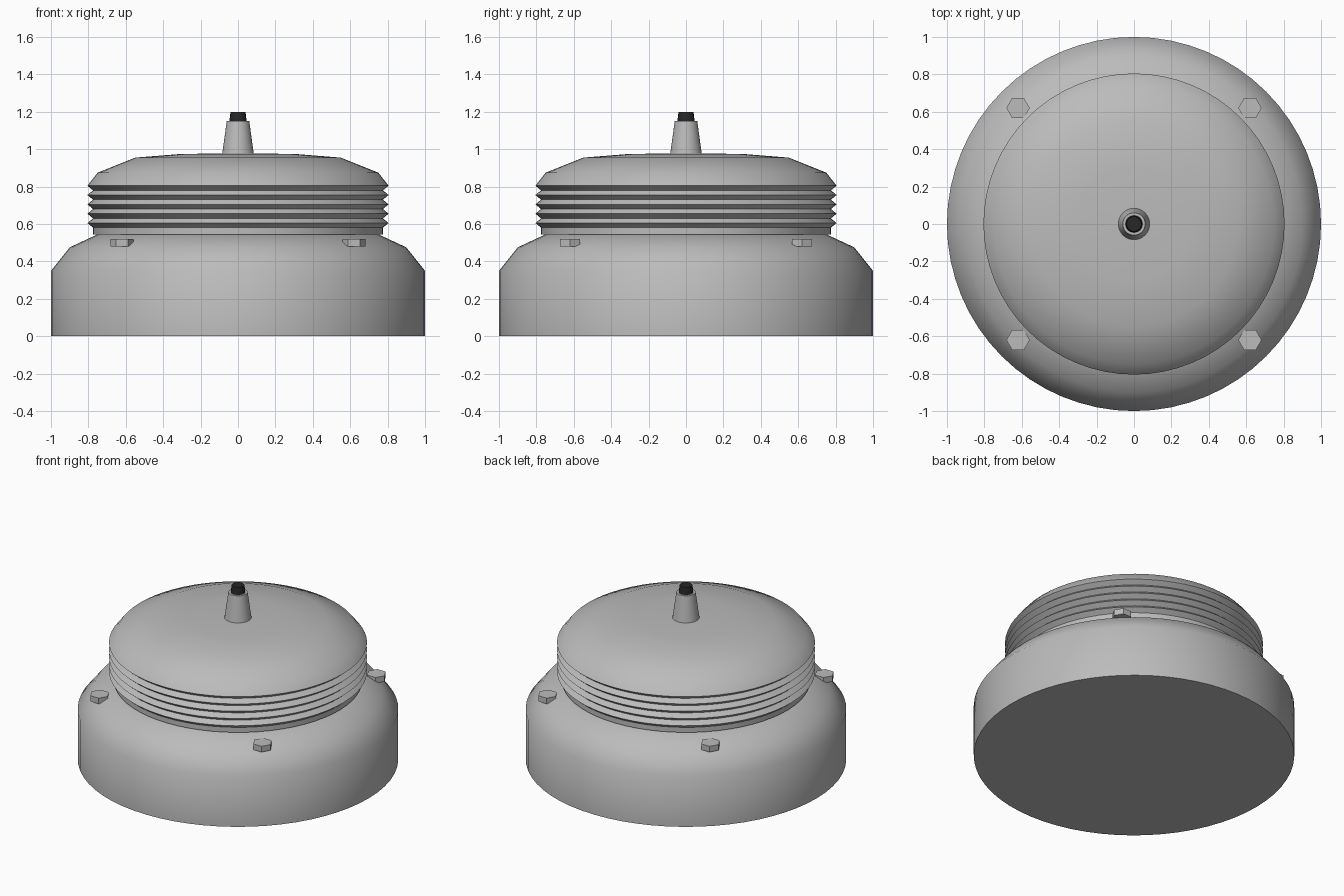
import bpy, math

cube = bpy.data.objects.get("Cube")
if cube:
    bpy.data.objects.remove(cube, do_unlink=True)


def make_material(name, value):
    m = bpy.data.materials.new(name)
    m.use_nodes = True
    m.diffuse_color = (value, value, value, 1)
    m.node_tree.nodes["Principled BSDF"].inputs["Base Color"].default_value = m.diffuse_color
    return m


grey = make_material("light grey metal", 0.5)
black = make_material("black rubber", 0.02)


def lathe(name, profile, sides, material, location=(0, 0, 0), angle=35):
    """Spin a bottom-to-top (radius, height) profile around z and cap both ends."""
    verts, faces = [], []
    for r, z in profile:
        for i in range(sides):
            a = 2 * math.pi * i / sides
            verts.append((r * math.cos(a), r * math.sin(a), z))
    for k in range(len(profile) - 1):
        for i in range(sides):
            j = (i + 1) % sides
            low, high = k * sides, (k + 1) * sides
            faces.append((low + i, low + j, high + j, high + i))
    faces.append(tuple(reversed(range(sides))))
    faces.append(tuple(range(len(verts) - sides, len(verts))))
    mesh = bpy.data.meshes.new(name)
    mesh.from_pydata(verts, [], faces)
    mesh.materials.append(material)
    obj = bpy.data.objects.new(name, mesh)
    obj.location = location
    bpy.context.collection.objects.link(obj)
    bpy.ops.object.select_all(action="DESELECT")
    obj.select_set(True)
    bpy.context.view_layer.objects.active = obj
    bpy.ops.object.shade_smooth_by_angle(angle=math.radians(angle))
    return obj


# Round base with sloping shoulder
lathe("base", [(1, 0), (1, 0.35), (0.9, 0.475), (0.74, 0.55)], 64, grey, angle=40)

# Ribbed body: a short neck, then a stack of sharp ridges
ribs = [(0.775, 0.545), (0.775, 0.58)]
for k in range(4):
    ribs += [(0.805, 0.605 + 0.05 * k), (0.775, 0.63 + 0.05 * k)]
ribs.append((0.805, 0.805))
lathe("ribbed_body", ribs, 64, grey)

# Domed lid
lathe("domed_lid", [(0.805, 0.805), (0.75, 0.875), (0.55, 0.955), (0.3, 0.975),
                    (0.02, 0.977)], 64, grey, angle=40)

# Tapered stem with a dark tip
lathe("stem", [(0.085, 0.97), (0.06, 1.152)], 32, grey)
lathe("stem_tip", [(0.046, 1.15), (0.04, 1.2)], 16, black)

# Hexagonal bolts on the shoulder
for x in (-0.62, 0.62):
    for y in (-0.62, 0.62):
        side = "left" if x > 0 else "right"
        end = "front" if y < 0 else "back"
        lathe(f"bolt_{end}_{side}", [(0.0625, 0), (0.0625, 0.04)], 6, grey, (x, y, 0.48))
